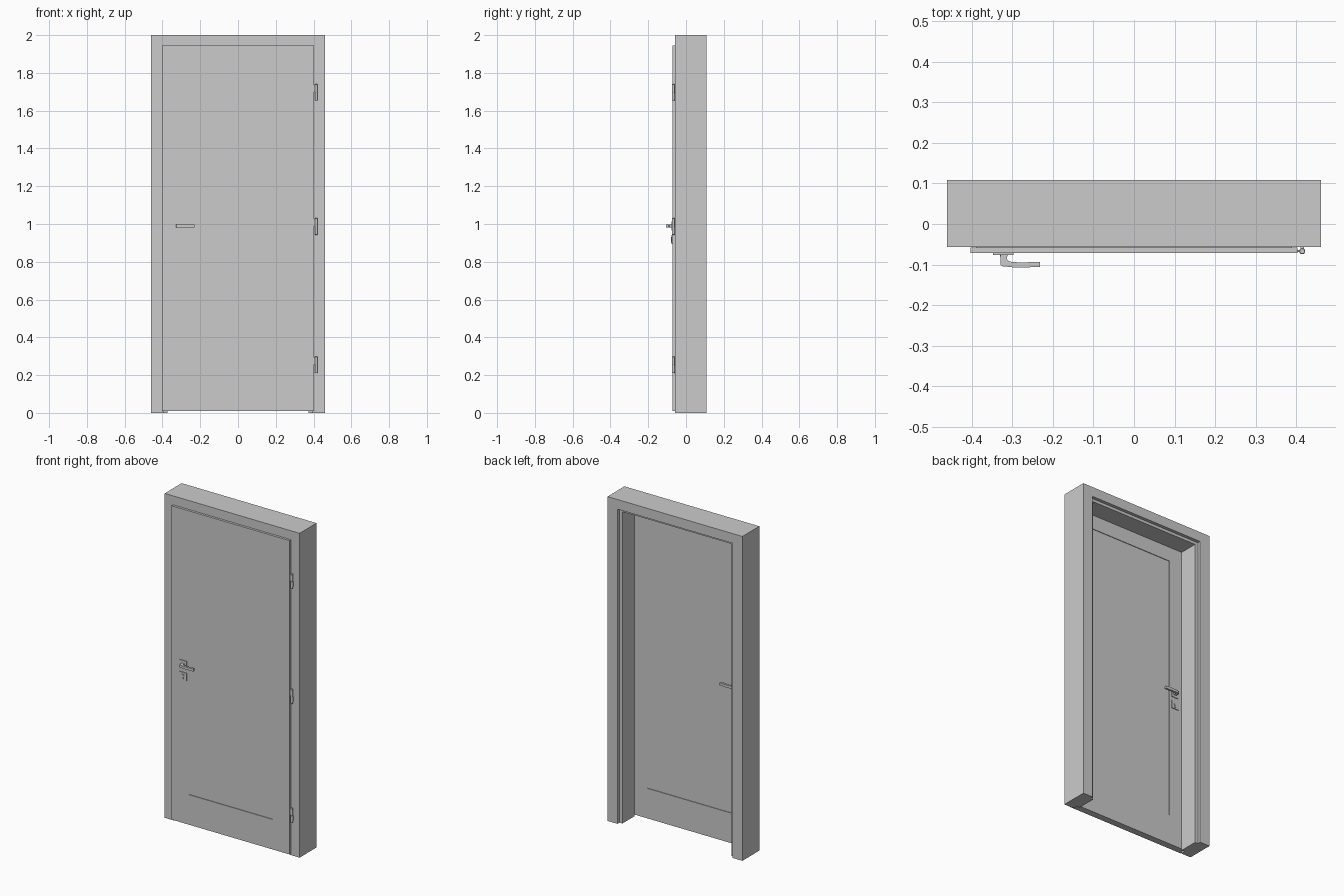
import bpy, bmesh, math
from mathutils import Matrix, Vector

if "Cube" in bpy.data.objects:
    bpy.data.objects.remove(bpy.data.objects["Cube"])

LEAF_MID = -0.051   # mid-plane of the leaf, used to mirror the hardware


def finish(name, bm):
    bmesh.ops.recalc_face_normals(bm, faces=bm.faces)
    me = bpy.data.meshes.new(name)
    bm.to_mesh(me)
    bm.free()
    ob = bpy.data.objects.new(name, me)
    bpy.context.collection.objects.link(ob)
    return ob


def loft(name, rings):
    """Bridge equal-length closed rings and cap both ends."""
    bm = bmesh.new()
    vs = [[bm.verts.new(p) for p in r] for r in rings]
    n = len(rings[0])
    for a, b in zip(vs, vs[1:]):
        for i in range(n):
            j = (i + 1) % n
            bm.faces.new((a[i], a[j], b[j], b[i]))
    bm.faces.new(vs[0])
    bm.faces.new(vs[-1])
    return finish(name, bm)


def box(name, x0, x1, y0, y1, z0, z1):
    def ring(y):
        return [(x0, y, z0), (x1, y, z0), (x1, y, z1), (x0, y, z1)]
    return loft(name, [ring(y0), ring(y1)])


def lathe_rod(name, centre, profile, sides=20, axis='Z'):
    """Round part from (radius, offset) pairs along an axis."""
    rot = Matrix.Rotation(math.pi / 2, 3, 'X') if axis == 'Y' else Matrix.Identity(3)
    rings = []
    for r, h in profile:
        rings.append([Vector(centre) + rot @ Vector((r * math.cos(2 * math.pi * i / sides),
                                                     r * math.sin(2 * math.pi * i / sides), h))
                      for i in range(sides)])
    ob = loft(name, rings)
    ob.data.shade_smooth()
    ob.data.set_sharp_from_angle(angle=math.radians(35))
    return ob


# Frame: stepped jamb section (inset, y) swept with mitres around the opening
section = [(0, -0.057), (0.067, -0.057), (0.067, -0.029), (0.088, -0.029),
           (0.088, 0.088), (0.068, 0.088), (0.068, 0.108), (0, 0.108)]


def station(side, top):
    return [(side * (0.46 - d), y, 2 - 0.88 * d if top else 0) for d, y in section]


loft("door_frame", [station(-1, 0), station(-1, 1), station(1, 1), station(1, 0)])


# Leaf: rebated slab with a shallow recessed panel on both faces
def rect(hw, z0, z1, y):
    return [(-hw, y, z0), (hw, y, z0), (hw, y, z1), (-hw, y, z1)]


loft("door_leaf", [
    rect(0.285, 0.195, 1.835, -0.068), rect(0.285, 0.195, 1.835, -0.072),
    rect(0.402, 0.010, 1.945, -0.072), rect(0.402, 0.010, 1.945, -0.0575),
    rect(0.389, 0.010, 1.936, -0.0575), rect(0.389, 0.010, 1.936, -0.030),
    rect(0.285, 0.195, 1.835, -0.030), rect(0.285, 0.195, 1.835, -0.034)])

# Lever outline in plan: neck, filleted inner corner, gently bowed grip
lever = [(-0.329, -0.075), (-0.329, -0.100), (-0.324, -0.104), (-0.300, -0.1065),
         (-0.270, -0.107), (-0.231, -0.1055), (-0.231, -0.093), (-0.270, -0.0945),
         (-0.298, -0.094), (-0.308, -0.092), (-0.313, -0.087), (-0.312, -0.080),
         (-0.309, -0.075)]

for side in ("front", "back"):
    def fy(y):
        return y if side == "front" else 2 * LEAF_MID - y
    # Square rosettes for handle and lock
    for part, z in (("handle", 0.990), ("lock", 0.917)):
        box(f"{side}_{part}_rosette", -0.347, -0.297, fy(-0.072), fy(-0.0765),
            z - 0.024, z + 0.024)
    loft(f"{side}_lever", [[(x, fy(y), z) for x, y in lever] for z in (0.981, 0.997)])
    # Keyed cylinder: round plug above a narrow stem
    lathe_rod(f"{side}_lock_plug", (-0.322, fy(-0.0765), 0.922),
              [(0.008, -0.003), (0.008, 0.003)], axis='Y')
    box(f"{side}_lock_stem", -0.3255, -0.3185, fy(-0.0765), fy(-0.079), 0.901, 0.918)

# Three hinges: two-part barrel with a small leaf tying it to the door
for i, z in enumerate((0.254, 0.987, 1.697)):
    lathe_rod(f"hinge_barrel_{i + 1}", (0.414, -0.067, z),
              [(0.006, -0.044), (0.0075, -0.042), (0.0075, -0.001), (0.006, -0.001),
               (0.006, 0.001), (0.0075, 0.001), (0.0075, 0.042), (0.006, 0.044)])
    box(f"hinge_door_leaf_{i + 1}", 0.400, 0.412, -0.069, -0.064, z + 0.003, z + 0.040)
    box(f"hinge_frame_pin_{i + 1}", 0.410, 0.418, -0.064, -0.056, z - 0.036, z - 0.006)
